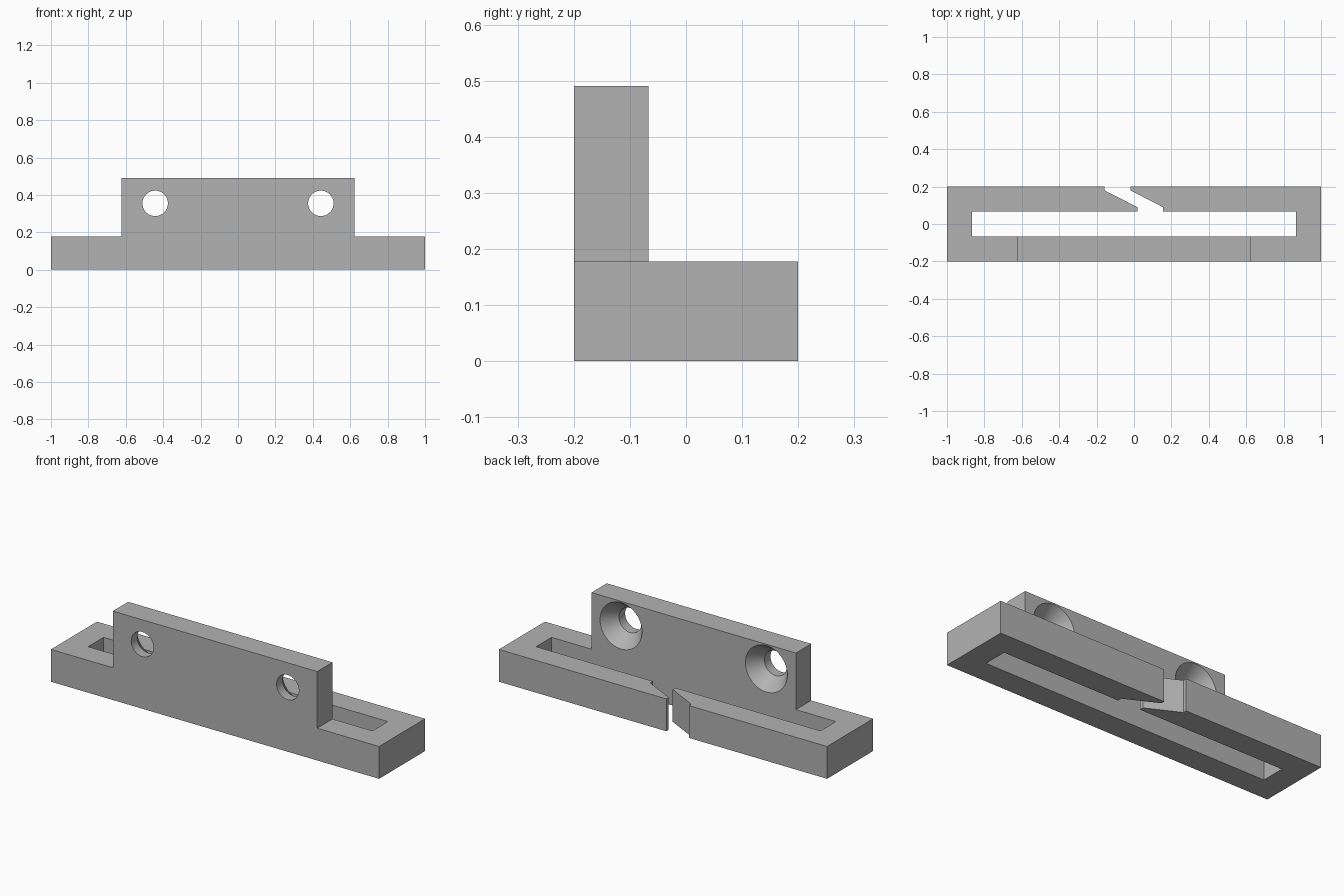
import bpy, bmesh, math
from mathutils import Matrix, Vector

if "Cube" in bpy.data.objects:
    bpy.data.objects.remove(bpy.data.objects["Cube"], do_unlink=True)

# Key dimensions
HALF_LEN, HALF_DEP, BASE_H, TOP = 1.0, 0.2, 0.178, 0.49
SLOT_X, SLOT_Y = 0.867, 0.067
PLATE_X = 0.623
HOLE_X, HOLE_Z, HOLE_R, SINK_R, SINK_DEPTH = 0.443, 0.355, 0.068, 0.128, 0.08

grey = bpy.data.materials.new("plain grey")
grey.use_nodes = True
colour = (0.448, 0.448, 0.448, 1)
grey.diffuse_color = colour
grey.node_tree.nodes["Principled BSDF"].inputs["Base Color"].default_value = colour


def prism(name, points, direction):
    """Extrude a closed planar outline into a solid."""
    bm = bmesh.new()
    face = bm.faces.new([bm.verts.new(p) for p in points])
    new = bmesh.ops.extrude_face_region(bm, geom=[face])["geom"]
    moved = [g for g in new if isinstance(g, bmesh.types.BMVert)]
    bmesh.ops.translate(bm, verts=moved, vec=Vector(direction))
    bmesh.ops.recalc_face_normals(bm, faces=bm.faces)
    mesh = bpy.data.meshes.new(name)
    bm.to_mesh(mesh)
    bm.free()
    mesh.materials.append(grey)
    obj = bpy.data.objects.new(name, mesh)
    bpy.context.collection.objects.link(obj)
    return obj


def turned_cutter(name, profile, x, z, sides=64):
    """Revolve (y, radius) rings about an axis along y."""
    bm = bmesh.new()
    rings = []
    for y, r in profile:
        angles = [2 * math.pi * i / sides for i in range(sides)]
        rings.append([bm.verts.new((x + r * math.cos(a), y, z + r * math.sin(a)))
                      for a in angles])
    for low, high in zip(rings, rings[1:]):
        for i in range(sides):
            j = (i + 1) % sides
            bm.faces.new((low[i], low[j], high[j], high[i]))
    bm.faces.new(rings[0])
    bm.faces.new(rings[-1])
    bmesh.ops.recalc_face_normals(bm, faces=bm.faces)
    mesh = bpy.data.meshes.new(name)
    bm.to_mesh(mesh)
    bm.free()
    mesh.materials.append(grey)
    obj = bpy.data.objects.new(name, mesh)
    bpy.context.collection.objects.link(obj)
    return obj


def combine(target, tool, operation):
    """Apply a boolean and discard the tool."""
    tool.hide_render = True
    mod = target.modifiers.new("cut", "BOOLEAN")
    mod.operation, mod.object, mod.solver = operation, tool, "EXACT"
    bpy.context.view_layer.objects.active = target
    bpy.ops.object.modifier_apply(modifier=mod.name)
    bpy.data.objects.remove(tool, do_unlink=True)


# Slotted base: a ring with a slanted split through its back wall
outline = [
    (-HALF_LEN, -HALF_DEP), (HALF_LEN, -HALF_DEP), (HALF_LEN, HALF_DEP),
    (-0.02, HALF_DEP), (-0.02, 0.18), (0.155, 0.09), (0.155, SLOT_Y),
    (SLOT_X, SLOT_Y), (SLOT_X, -SLOT_Y), (-SLOT_X, -SLOT_Y), (-SLOT_X, SLOT_Y),
    (0.018, SLOT_Y), (0.018, 0.09), (-0.158, 0.18), (-0.158, HALF_DEP),
    (-HALF_LEN, HALF_DEP),
]
bracket = prism("mounting_bracket", [(x, y, 0) for x, y in outline], (0, 0, BASE_H))

# Upright mounting plate, rising flush from the front wall
plate = prism("upright_plate",
              [(x, -HALF_DEP, z) for x, z in ((-PLATE_X, BASE_H / 2), (PLATE_X, BASE_H / 2),
                                              (PLATE_X, TOP), (-PLATE_X, TOP))],
              (0, HALF_DEP - SLOT_Y, 0))
combine(bracket, plate, "UNION")

# Countersunk screw holes, widening towards the back
back = -SLOT_Y
slope = (SINK_R - HOLE_R) / SINK_DEPTH
over = 0.01
for side in (-1, 1):
    cutter = turned_cutter("screw_hole_cutter",
                           [(-HALF_DEP - over, HOLE_R), (back - SINK_DEPTH, HOLE_R),
                            (back + over, SINK_R + slope * over)],
                           side * HOLE_X, HOLE_Z)
    combine(bracket, cutter, "DIFFERENCE")

# Merge coplanar pieces, then shade with crisp edges
bm = bmesh.new()
bm.from_mesh(bracket.data)
bmesh.ops.remove_doubles(bm, verts=bm.verts, dist=1e-5)
bmesh.ops.dissolve_limit(bm, angle_limit=math.radians(0.5), verts=bm.verts, edges=bm.edges)
bm.to_mesh(bracket.data)
bm.free()
bpy.ops.object.select_all(action="DESELECT")
bracket.select_set(True)
bpy.context.view_layer.objects.active = bracket
bpy.ops.object.shade_smooth_by_angle(angle=math.radians(25))
